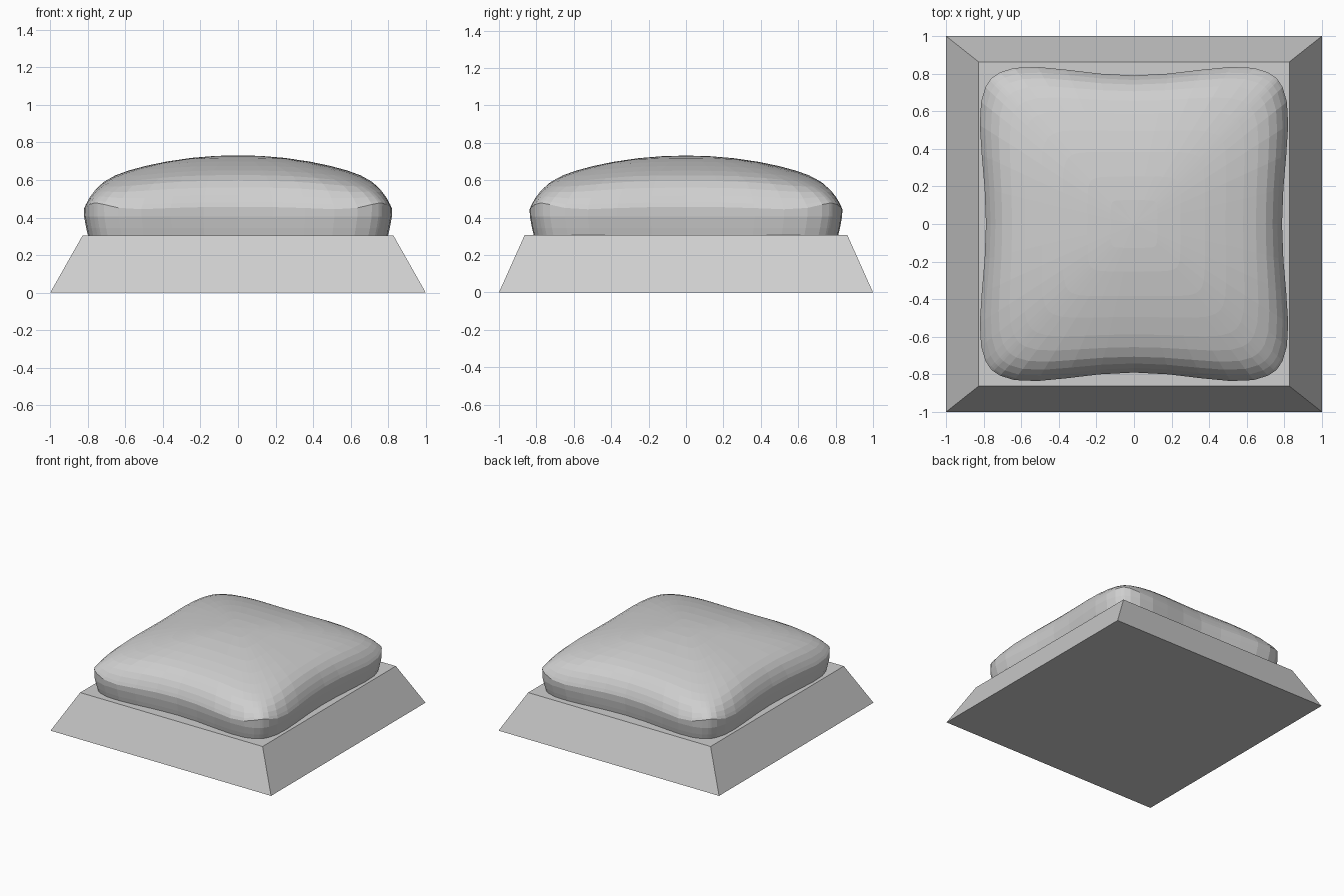
import bpy, bmesh, math

if "Cube" in bpy.data.objects:
    bpy.data.objects.remove(bpy.data.objects["Cube"])

grey = bpy.data.materials.new("stone grey")
grey.diffuse_color = (0.62, 0.62, 0.62, 1)
grey.use_nodes = True
grey.node_tree.nodes["Principled BSDF"].inputs["Base Color"].default_value = grey.diffuse_color


def finish(bm, name):
    bmesh.ops.recalc_face_normals(bm, faces=bm.faces)
    me = bpy.data.meshes.new(name)
    bm.to_mesh(me)
    bm.free()
    me.materials.append(grey)
    ob = bpy.data.objects.new(name, me)
    bpy.context.collection.objects.link(ob)
    return ob


def bridge(bm, a, b):
    n = len(a)
    for i in range(n):
        bm.faces.new((a[i], a[(i + 1) % n], b[(i + 1) % n], b[i]))


# Tapered base
bm = bmesh.new()
corners = [(-1, -1), (1, -1), (1, 1), (-1, 1)]
low = [bm.verts.new((x, y, 0)) for x, y in corners]
high = [bm.verts.new((x * 0.827, y * 0.863, 0.306)) for x, y in corners]
bridge(bm, low, high)
bm.faces.new(low)
bm.faces.new(high)
finish(bm, "tapered_base")

# Cushion: rounded-square rings with pinched sides and a domed top
HX, HY, TOP = 0.828, 0.845, 0.732
PER_SIDE = 14


def outline():
    """Unit rounded square, points denser towards the corners."""
    pts = []
    for k in range(4):
        c, s = [(1, 0), (0, 1), (-1, 0), (0, -1)][k]
        for i in range(PER_SIDE):
            a = math.sin(math.pi / 2 * (2 * i / PER_SIDE - 1))
            r = (1 + abs(a) ** 8) ** (1 / 8)
            x, y = a / r, -1 / r
            pts.append((x * c - y * s, x * s + y * c))
    return pts


def pinch(v, along, depth):
    """Pull a side inwards around its middle."""
    fall = math.cos(math.pi / 2 * min(1, abs(along) / 0.8)) ** 2
    return v * (1 - depth * fall * v * v)


def drop(u):
    return 0.155 * u * u + 0.12 * abs(u) ** 16


def dome(u, v):
    return TOP - (drop(u) ** 1.5 + drop(v) ** 1.5) ** (1 / 1.5)


def ring(bm, s, z=None):
    verts = []
    for a, b in outline():
        u, v = a * s, b * s
        h = dome(u, v) if z is None else z
        verts.append(bm.verts.new((HX * pinch(u, v, 0.048),
                                   HY * pinch(v, u, 0.064), h)))
    return verts


bm = bmesh.new()
rings = [ring(bm, s, z) for s, z in ((0.97, 0.29), (0.985, 0.345), (0.998, 0.405))]
rings += [ring(bm, s) for s in (1, 0.988, 0.965, 0.93, 0.88, 0.81,
                                0.72, 0.6, 0.46, 0.3, 0.15)]
for a, b in zip(rings, rings[1:]):
    bridge(bm, a, b)
bm.faces.new(rings[0])
peak = bm.verts.new((0, 0, TOP))
last = rings[-1]
for i in range(len(last)):
    bm.faces.new((last[i], last[(i + 1) % len(last)], peak))
finish(bm, "cushion")
